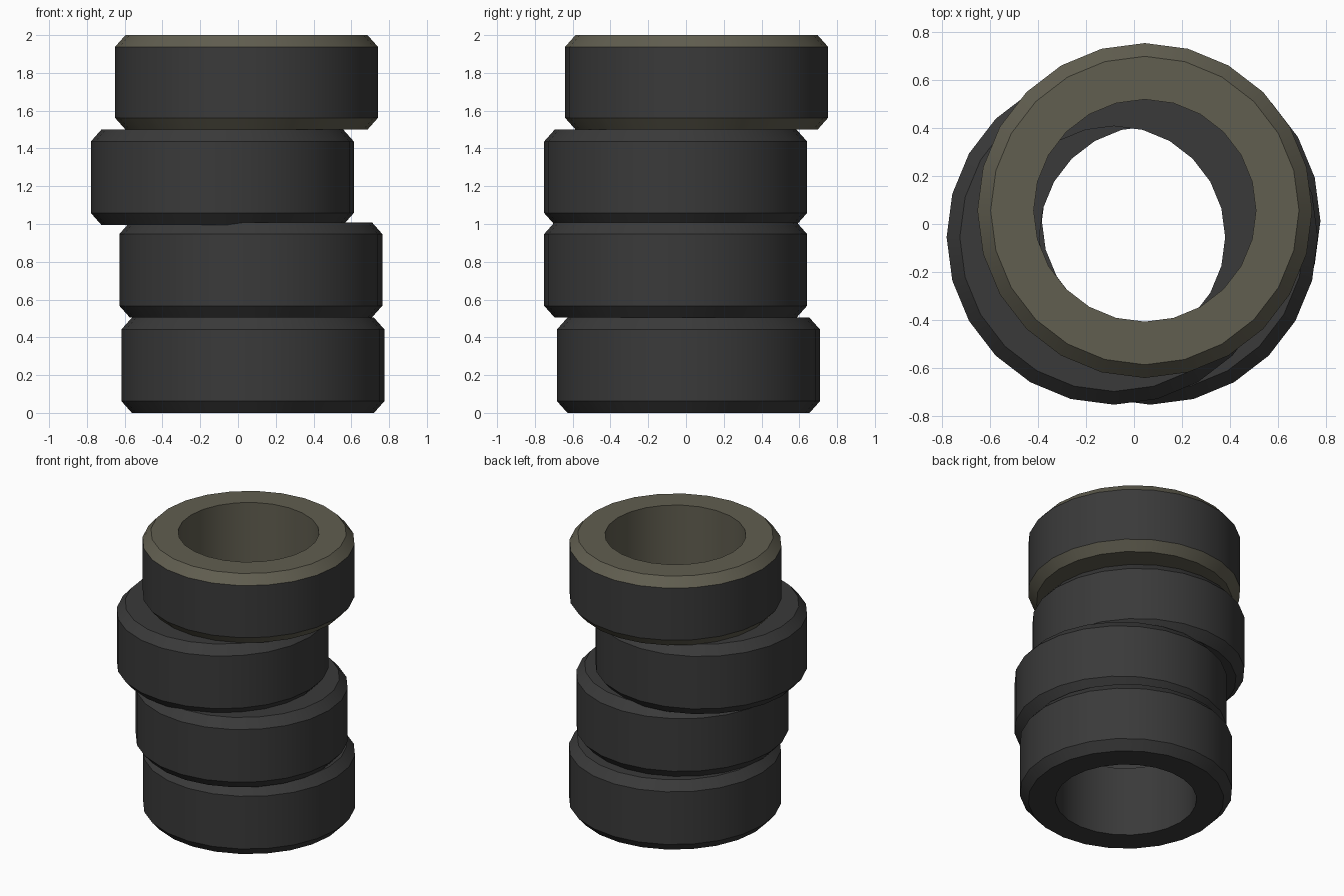
import bpy, bmesh, math

if "Cube" in bpy.data.objects:
    bpy.data.objects.remove(bpy.data.objects["Cube"])

SIDES = 24


def material(name, rgb):
    m = bpy.data.materials.new(name)
    m.diffuse_color = (*rgb, 1.0)
    m.use_nodes = True
    m.node_tree.nodes["Principled BSDF"].inputs["Base Color"].default_value = m.diffuse_color
    return m


rubber = material("dark_rubber", (0.042, 0.042, 0.042))
paint = material("olive_paint", (0.119, 0.112, 0.080))


def tyre(name, x, y, z0, z1, painted=False):
    """Square-section ring with chamfered outer rims, lathed from a profile."""
    outer, inner, cham_r, cham_z = 0.696, 0.462, 0.055, 0.062
    h = z1 - z0
    profile = [(inner, 0), (outer - cham_r, 0), (outer, cham_z),
               (outer, h - cham_z), (outer - cham_r, h), (inner, h)]
    bm = bmesh.new()
    rings = []
    for i in range(SIDES):
        a = 2 * math.pi * i / SIDES
        rings.append([bm.verts.new((r * math.cos(a), r * math.sin(a), z))
                      for r, z in profile])
    n = len(profile)
    for i in range(SIDES):
        p, q = rings[i], rings[(i + 1) % SIDES]
        for j in range(n):
            k = (j + 1) % n
            f = bm.faces.new((p[j], q[j], q[k], p[k]))
            # only the outer tread band stays bare rubber on a painted tyre
            f.material_index = 1 if painted and j != 2 else 0
    bmesh.ops.recalc_face_normals(bm, faces=bm.faces)
    mesh = bpy.data.meshes.new(name)
    bm.to_mesh(mesh)
    bm.free()
    mesh.materials.append(rubber)
    if painted:
        mesh.materials.append(paint)
    ob = bpy.data.objects.new(name, mesh)
    ob.location = (x, y, z0)
    bpy.context.collection.objects.link(ob)
    # smooth tread, crisp chamfer edges
    bpy.ops.object.select_all(action='DESELECT')
    ob.select_set(True)
    bpy.context.view_layer.objects.active = ob
    bpy.ops.object.shade_smooth_by_angle(angle=math.radians(30))


# Stack of four tyres, each slightly shifted
tyre("bottom_tyre", 0.079, 0.013, 0.0, 0.504)
tyre("lower_middle_tyre", 0.068, -0.055, 0.505, 1.009)
tyre("upper_middle_tyre", -0.083, -0.055, 0.996, 1.499)
tyre("top_painted_tyre", 0.045, 0.056, 1.50, 2.0, painted=True)
